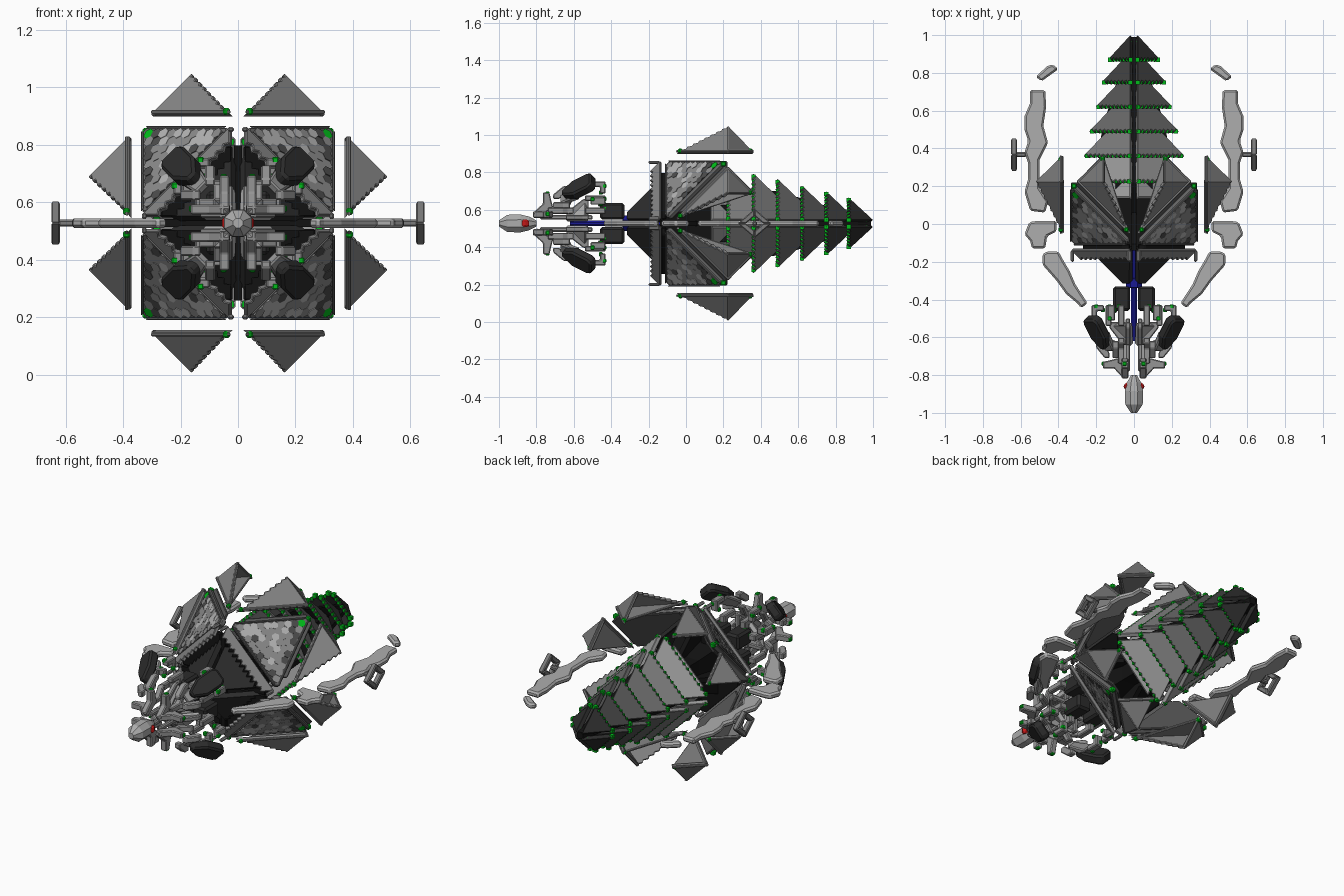
import bpy, bmesh, math, random
from mathutils import Vector as V

if "Cube" in bpy.data.objects:
    bpy.data.objects.remove(bpy.data.objects["Cube"])

random.seed(4)
CZ = 0.527                                   # height of the long axis
F = V((1, -1, 1)).normalized()               # front facing octahedral normal
K = V((1, 1, 1)).normalized()                # rear facing octahedral normal
QUAD = [(1, 1), (-1, 1), (1, -1), (-1, -1)]
SIDES = [(1, 1), (-1, 1)]


def mat(name, r, g, b):
    m = bpy.data.materials.new(name)
    m.diffuse_color = (r, g, b, 1)
    m.use_nodes = True
    m.node_tree.nodes["Principled BSDF"].inputs["Base Color"].default_value = m.diffuse_color
    return m


def grey(v):
    return mat("grey_%03d" % int(v * 1000), v, v, v)


BLACK, DARK, MID, PALE = grey(.006), grey(.025), grey(.13), grey(.42)
GREEN, BLUE, RED = mat("green", 0, .5, .01), mat("blue", .01, .01, .3), mat("red", .6, .01, .01)


def part(name, prisms, m=None, flips=QUAD, swap=False, bevel=.006):
    """Prisms are (outline, extrusion); each is mirrored about the long axis."""
    bm = bmesh.new()
    for pts, vec in prisms:
        for sx, sz in flips:
            for sw in ((0, 1) if swap else (0,)):
                def T(p):
                    x, y, z = (p[2], p[1], p[0]) if sw else p
                    return (sx * x, y, sz * z + CZ)
                a = [bm.verts.new(T(V(p))) for p in pts]
                b = [bm.verts.new(T(V(p) + V(vec))) for p in pts]
                n = len(a)
                bm.faces.new(a)
                bm.faces.new(b[::-1])
                for i in range(n):
                    bm.faces.new((a[i], b[i], b[(i + 1) % n], a[(i + 1) % n]))
    bmesh.ops.recalc_face_normals(bm, faces=bm.faces)
    me = bpy.data.meshes.new(name)
    bm.to_mesh(me)
    bm.free()
    ob = bpy.data.objects.new(name, me)
    bpy.context.collection.objects.link(ob)
    if m:
        me.materials.append(m)
    if bevel:
        md = ob.modifiers.new("bevel", 'BEVEL')
        md.width, md.segments, md.limit_method = bevel, 1, 'ANGLE'
    return ob


def box(x0, x1, y0, y1, z0, z1):
    return ([(x0, y0, z0), (x1, y0, z0), (x1, y1, z0), (x0, y1, z0)], (0, 0, z1 - z0))


def flat(xy, z0, z1):
    return ([(x, y, z0) for x, y in xy], (0, 0, z1 - z0))


def saw(a, b, n, inward):
    """Stepped edge from a to b."""
    a, b, out = V(a), V(b), []
    for i in range(n):
        out += [a.lerp(b, i / n), a.lerp(b, (i + .55) / n) + V(inward)]
    return out + [b]


def cube(p, s):
    x, y, z = p
    return box(x - s, x + s, y - s, y + s, z - s, z + s)


def slant(c, ab, t):
    """Plate lying in the front octahedral plane; a runs back and out, b sideways."""
    return ([V(c) + V((1, 2, 1)) * a + V((1, 0, -1)) * b for a, b in ab], -F * t)


def turned(name, prof, sides, m=None):
    """Faceted body around the long axis from (y, radius) pairs."""
    bm = bmesh.new()
    rings = [[bm.verts.new((r * math.cos(t), y, CZ + r * math.sin(t)))
              for t in [2 * math.pi * (k + .5) / sides for k in range(sides)]] for y, r in prof]
    for a, b in zip(rings, rings[1:]):
        for k in range(sides):
            bm.faces.new((a[k], a[(k + 1) % sides], b[(k + 1) % sides], b[k]))
    bm.faces.new(rings[0])
    bm.faces.new(rings[-1])
    bmesh.ops.recalc_face_normals(bm, faces=bm.faces)
    me = bpy.data.meshes.new(name)
    bm.to_mesh(me)
    bm.free()
    if m:
        me.materials.append(m)
    bpy.context.collection.objects.link(bpy.data.objects.new(name, me))


# Nose, eyes, blue axis rod
turned("nose", [(-1, .018), (-.955, .05), (-.885, .052), (-.84, .04), (-.80, .018)], 8, PALE)
part("eye", [flat([(.03, -.885), (.055, -.87), (.055, -.85), (.03, -.835)], -.02, .02)], RED, SIDES, bevel=.008)
turned("axis_rod", [(-.62, .016), (-.34, .016), (-.335, .045), (-.29, .045), (-.285, .016), (0, .016)], 8, BLUE)

# Black core: two crossed webs and an inner block
web = [(-.14, .27), (-.105, .27), (.06, .12), (.22, .2), (.5, .17), (.99, .02)]
outline = web + [(y, -r) for y, r in web[::-1]]
part("core_web", [([(-.014, y, r) for y, r in outline], (.028, 0, 0))], BLACK, [(1, 1)], swap=True, bevel=0)
part("core_plate", [([(.02, -.135, .02), (.27, -.135, .02), (.27, -.135, .06),
                      (.06, -.135, .27), (.02, -.135, .27)], (0, .03, 0))], BLACK)
turned("core_block", [(-.12, .2), (.02, .14), (.24, .14), (.8, .05)], 4, BLACK)

# Hexagon tiled panels
A, B, C = V((.335, .205, .335)), V((.335, -.11, .02)), V((.02, -.11, .335))
U, W = (B - C).normalized(), (A - (B + C) / 2).normalized()


def tri(a, b, c, cut=.06):
    out = []
    for p, q, r in ((a, b, c), (b, c, a), (c, a, b)):
        out += [p.lerp(r, cut), p.lerp(q, cut)]
    return out


part("panel_base", [(tri(A, B, C), -F * .03)], MID)
back = V((0, .052, 0))
part("panel_back", [([p + back for p in tri(A, B, C, .13)], -F * .012)], grey(.1), bevel=.004)
strips = []
cen = (A + B + C) / 3
for p, q in ((A, B), (B, C), (C, A)):
    p, q = p.lerp(q, .05), q.lerp(p, .05)
    strips.append(([p, q, q.lerp(cen, .09), p.lerp(cen, .09)], F * .009))
part("panel_frame", strips, MID)
tiles = [[], [], [], []]
R = .0215
cells = []
h = (C - B).length * .866
for j in range(-9, 12):
    for i in range(-10, 11):
        d = U * ((i + .5 * (j % 2)) * R * 1.74) + W * (j * R * 1.5)
        dist = [h / 3 - d.dot((((a + b) / 2) - cen).normalized()) for a, b in ((A, B), (B, C), (C, A))]
        if min(dist) > .031:
            cells.append(cen + d)
cells.sort(key=lambda p: round((p - A).length, 4))
for n, p in enumerate(cells):
    hexa = [p + (U * math.sin(k * math.pi / 3) + W * math.cos(k * math.pi / 3)) * R for k in range(6)]
    tiles[random.choice([0, 1, 1, 1, 2, 2]) if n else 3].append((hexa, F * random.uniform(.004, .008)))
for nm, t, m in zip(("dark", "mid", "pale", "lamp"), tiles, (grey(.07), grey(.25), grey(.45), GREEN)):
    part(nm + "_tile", t, m, bevel=0)

# Detached triangular fins outside each panel, with stepped inner edge
P, Q, Rr, G = V((.025, -.055, .38)), V((.305, .225, .38)), V((.162, .225, .523)), V((.162, .365, .38))
inw = (Q - (P + Rr) / 2).normalized() * .014
part("fin_front", [([Q, P] + saw(P, Rr, 9, inw)[1:], -F * .018)], grey(.24), swap=True, bevel=.003)
part("fin_rear", [([Q, Rr, G], -K * .018)], grey(.18), swap=True, bevel=.004)
part("fin_base", [([P, Q, G], (0, 0, .014))], grey(.24), swap=True, bevel=.004)
part("fin_tip", [cube((.04, -.03, .388), .012), cube((.165, .342, .389), .012)], GREEN, swap=True)
part("panel_tip", [cube((.318, .2, .318), .014)], GREEN)

# Thorax: dark stepped plates and a sawtooth collar
part("thorax_plate", [([(.025, -.315, .06), (.06, -.315, .025)] +
                       saw((.235, -.14, .025), (.025, -.14, .235), 9, (-.01, -.02, -.01)), -F * .03)], DARK, bevel=.004)
part("collar", [([(.335, -.14, .03), (.03, -.14, .335)] +
                 saw((.03, -.195, .28), (.28, -.195, .03), 10, (.008, .016, .008)), -F * .02)], grey(.22), bevel=.003)
part("collar_hook", [box(.318, .335, -.20, -.14, .014, .036)], grey(.25), swap=True)
part("neck_block", [box(.02, .11, -.46, -.33, .02, .11)], DARK, bevel=.012)

# Head: pale plates, rails, brackets, pods, mandibles
part("head_plate", [([(.02, -.65, .025), (.13, -.54, .025), (.025, -.54, .13)], -F * .03)], PALE, bevel=.004)
part("head_fan", [flat([(.02, -.52), (.13, -.52), (.13, -.55), (.06, -.64), (.02, -.64)], .018, .045)],
     grey(.28), swap=True, bevel=.005)
part("head_rail", [box(.02, .045, -.78, -.50, .02, .045)], grey(.3), swap=True)
part("head_bracket", [flat([(.09, -.43), (.15, -.43), (.15, -.54), (.12, -.54), (.12, -.47), (.09, -.47)], .05, .085),
                      flat([(.16, -.43), (.225, -.43), (.225, -.51), (.195, -.51), (.195, -.46), (.16, -.46)], .10, .14)],
     grey(.28), swap=True, bevel=.005)
part("head_tip", [cube((.10, -.435, .08), .011), cube((.165, -.455, .105), .011), cube((.22, -.50, .13), .011),
                  cube((.16, -.74, .05), .011), cube((.2, -.437, .13), .011)], GREEN, swap=True, bevel=.004)
part("head_pod", [slant((.205, -.59, .205), [(-.04, -.012), (-.04, .012), (-.01, .038), (.03, .038), (.04, .026),
                                             (.04, -.026), (.03, -.038), (-.01, -.038)], .055)], DARK, bevel=.01)
part("pod_seat", [slant((.155, -.625, .155), [(-.025, -.02), (-.025, .02), (.02, .03), (.02, -.03)], .03)],
     grey(.28), bevel=.006)
part("mandible", [flat([(.025, -.80), (.055, -.82), (.105, -.765), (.165, -.765), (.165, -.73), (.12, -.72), (.085, -.71)],
                       .03, .065),
                  flat([(.055, -.72), (.085, -.74), (.085, -.66), (.135, -.63), (.135, -.60), (.06, -.64)], .05, .085),
                  flat([(.13, -.71), (.155, -.71), (.2, -.655), (.2, -.62), (.175, -.62), (.13, -.68)], .08, .115)],
     grey(.3), swap=True, bevel=.005)

# Abdomen: six overlapping stepped pyramids, darker towards the tail
tiers = [(.225, .315), (.36, .28), (.49, .25), (.62, .215), (.75, .183), (.87, .15)]
for i, (y, w) in enumerate(tiers):
    apex = min(y + w - .02, 1)
    n = 12 - i
    p0, p1, inn = V((w - .01, y, .02)), V((.02, y, w - .01)), V((-.005, .01, -.005))
    part("abdomen_plate_%d" % (i + 1), [([(.02, apex, .02)] + saw(p0, p1, n, inn), -K * .024)],
         grey([.32, .2, .14, .09, .05, .025][i]), bevel=.003)
    # green studs sit in the notches under the rim
    studs = [cube(p0.lerp(p1, (k + .55) / n) + inn * .6 - K * .012, .0075) for k in range(n)]
    ends = [cube(p - K * .014 + V((0, .008, 0)), .011) for p in (p0.lerp(p1, .05), p0.lerp(p1, .95))]
    part("abdomen_studs_%d" % (i + 1), studs + ends, GREEN, bevel=0)
part("tail_tip", [cube((.03, .962, .022), .011)], GREEN, swap=True)
part("abdomen_shield", [([(.02, .34, .02), (.22, .14, .02), (.02, .14, .22)], -K * .02)], grey(.35))

# Long flat side arms with a diamond ring
arms = [
    [(.245, -.42), (.28, -.445), (.30, -.42), (.36, -.37), (.41, -.30), (.485, -.215), (.485, -.16),
     (.46, -.145), (.40, -.145), (.37, -.20), (.34, -.25), (.31, -.32)],
    [(.41, .015), (.52, .015), (.555, .01), (.58, -.055), (.55, -.09), (.54, -.13), (.47, -.13), (.46, -.065), (.41, -.04)],
    [(.47, .71), (.55, .71), (.55, .64), (.58, .57), (.58, .50), (.56, .44), (.58, .38), (.56, .32), (.56, .24),
     (.58, .17), (.55, .07), (.47, .06), (.455, .12), (.50, .19), (.50, .34), (.455, .43), (.48, .52), (.465, .62)],
    [(.40, .82), (.43, .845), (.46, .835), (.52, .78), (.49, .755)],
]
part("side_arm", [flat(a, -.017, .017) for a in arms], PALE, SIDES, bevel=.01)
ring = []
for k in range(4):
    a, b = k * math.pi / 2, (k + 1) * math.pi / 2
    ring.append([(.62, .367 + r * math.cos(t) * 1.15, r * math.sin(t)) for r, t in ((.078, a), (.078, b), (.04, b), (.04, a))])
part("arm_ring", [(q, (.03, 0, 0)) for q in ring], grey(.2), SIDES, bevel=.005)
part("arm_link", [box(.57, .625, .355, .38, -.012, .012)], grey(.2), SIDES)
